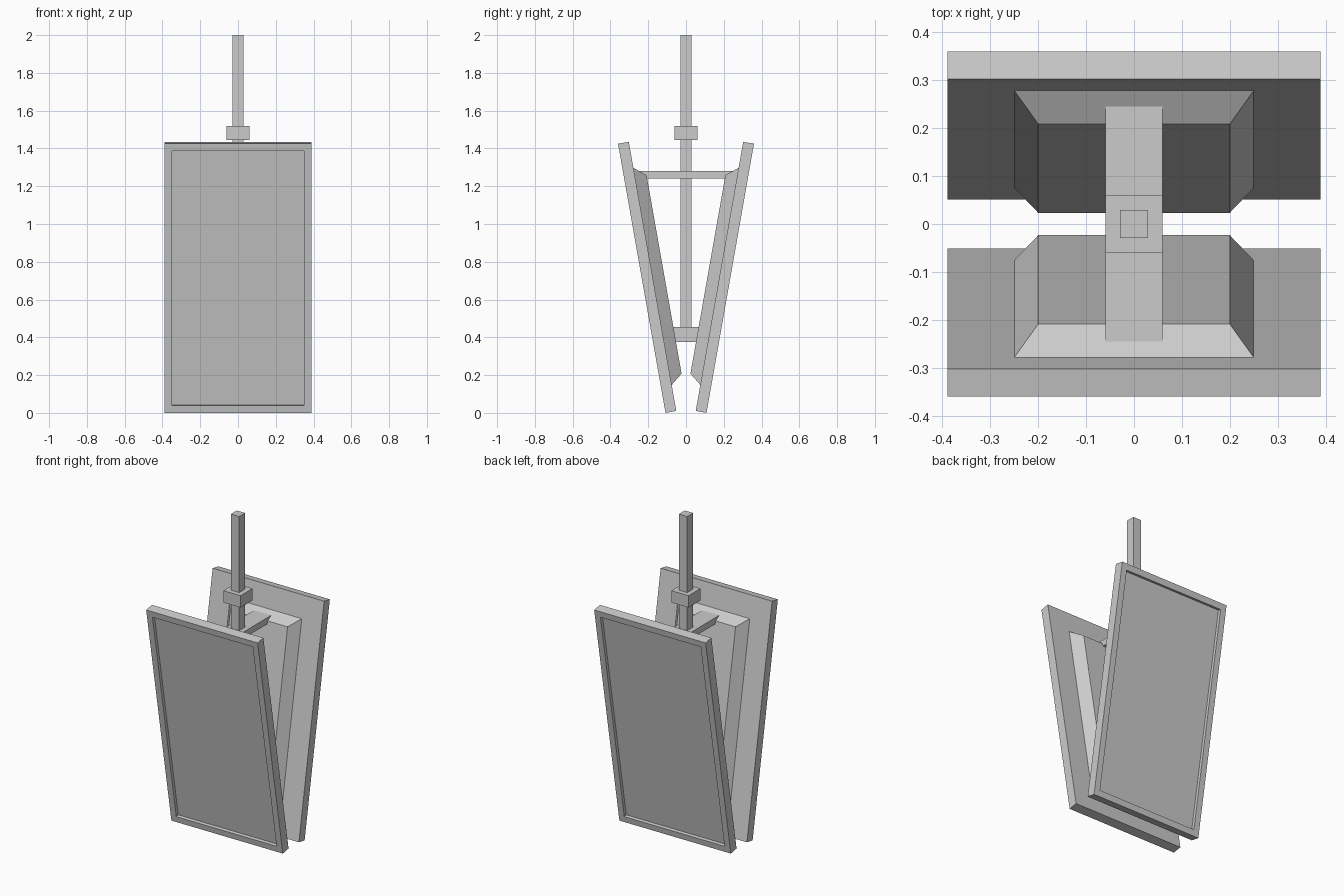
import bpy, bmesh
from math import radians, pi
from mathutils import Matrix, Vector

cube = bpy.data.objects.get("Cube")
if cube:
    bpy.data.objects.remove(cube, do_unlink=True)

grey = bpy.data.materials.new("light_grey")
grey.use_nodes = True
colour = (0.6, 0.6, 0.6, 1)
grey.diffuse_color = colour
grey.node_tree.nodes["Principled BSDF"].inputs["Base Color"].default_value = colour


def box(lo, hi):
    """Return a bmesh block spanning two corners."""
    lo, hi = Vector(lo), Vector(hi)
    bm = bmesh.new()
    size = Matrix.Diagonal((*(hi - lo), 1))
    bmesh.ops.create_cube(bm, size=1, matrix=Matrix.Translation((lo + hi) / 2) @ size)
    return bm


def finish(name, bm, matrix=Matrix()):
    bm.transform(matrix)
    bmesh.ops.recalc_face_normals(bm, faces=bm.faces)
    mesh = bpy.data.meshes.new(name)
    bm.to_mesh(mesh)
    bm.free()
    mesh.materials.append(grey)
    obj = bpy.data.objects.new(name, mesh)
    bpy.context.collection.objects.link(obj)


HALF_WIDTH, LENGTH, THICK = 0.389, 1.447, 0.058
BACK_DEPTH, BEVEL, MARGIN = 0.062, 0.05, 0.14

# Two display panels leaning apart at the top, each with a tapered rear housing
for side, turn in (("front", pi), ("back", 0)):
    place = (Matrix.Rotation(turn, 4, "Z") @ Matrix.Translation((0, 0.0515, 0.0101))
             @ Matrix.Rotation(radians(-10), 4, "X"))

    # Frame with a recessed screen on the outward face
    bm = box((-HALF_WIDTH, 0, 0), (HALF_WIDTH, THICK, LENGTH))
    bm.normal_update()
    outer = max(bm.faces, key=lambda f: f.normal.y)
    bmesh.ops.inset_region(bm, faces=[outer], thickness=0.039, use_even_offset=True)
    rim = list(outer.verts)
    walls = bmesh.ops.extrude_face_region(bm, geom=[outer])
    moved = [v for v in walls["geom"] if isinstance(v, bmesh.types.BMVert)]
    bmesh.ops.translate(bm, verts=moved, vec=(0, -0.02, 0))
    if outer.is_valid:
        bmesh.ops.delete(bm, geom=[outer], context="FACES_ONLY")
    finish(side + "_screen_panel", bm, place)

    # Housing narrowing towards the pole
    bm = box((-0.25, -BACK_DEPTH, MARGIN), (0.25, 0, LENGTH - MARGIN))
    for v in bm.verts:
        if v.co.y < -BACK_DEPTH / 2:
            v.co.x -= BEVEL if v.co.x > 0 else -BEVEL
            v.co.z -= BEVEL if v.co.z > LENGTH / 2 else -BEVEL
    finish(side + "_rear_housing", bm, place)

# Hanging pole, collar and the brackets joining the housings
for name, x, y, low, high in (
    ("pole", 0.029, 0.029, 0.4, 2.0),
    ("pole_collar", 0.06, 0.06, 1.445, 1.52),
    ("upper_bracket", 0.06, 0.245, 1.24, 1.28),
    ("lower_bracket", 0.06, 0.08, 0.375, 0.455),
):
    finish(name, box((-x, -y, low), (x, y, high)))
